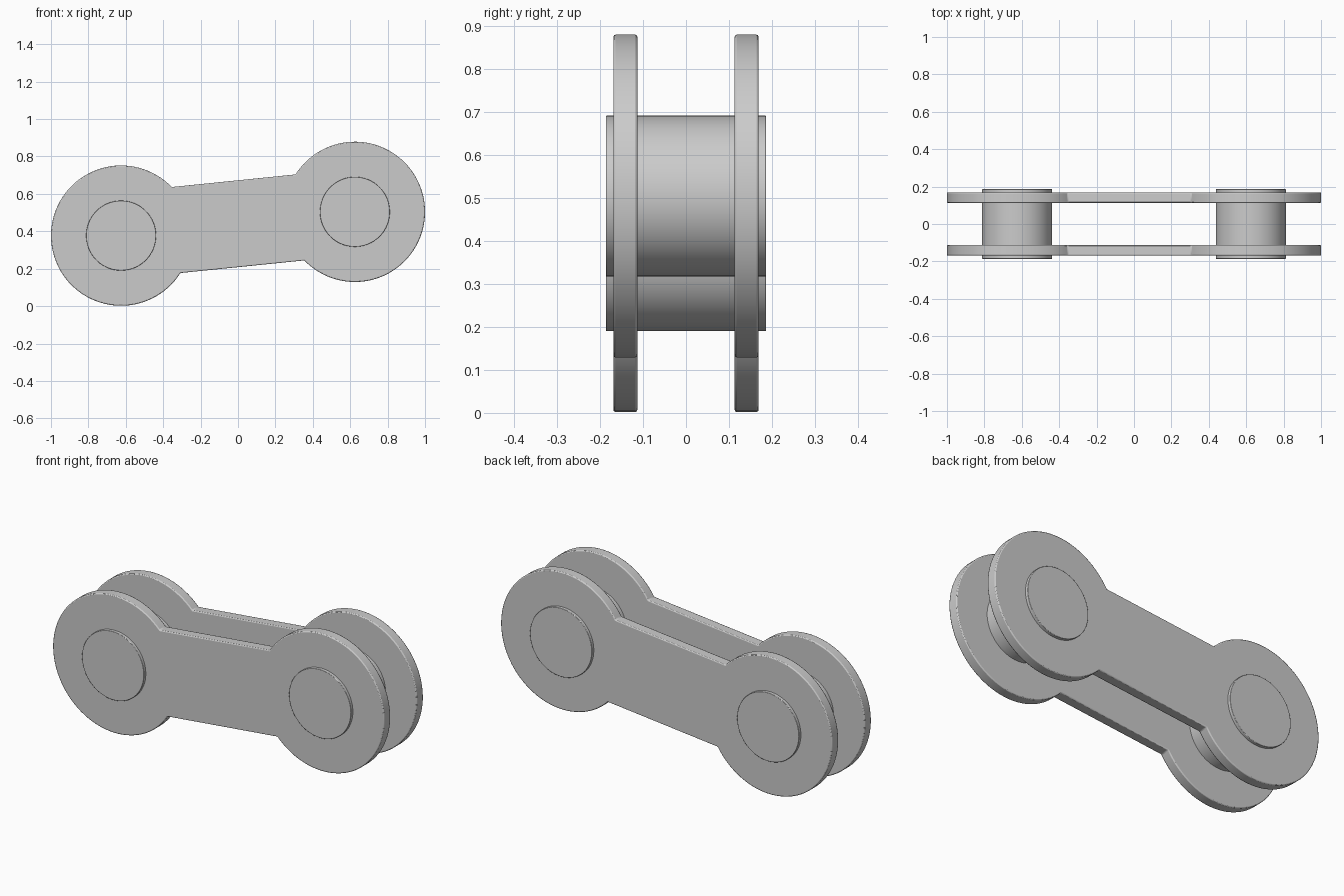
import bpy, bmesh
from math import sin, cos, asin, atan2, pi

if "Cube" in bpy.data.objects:
    bpy.data.objects.remove(bpy.data.objects["Cube"])

A, B = (-0.625, 0.377), (0.625, 0.504)    # pin centres (x, z)
R, HALF_BAR, PIN_R = 0.375, 0.231, 0.187
TILT = atan2(B[1] - A[1], B[0] - A[0])


def finish(bm, name, bevel):
    bmesh.ops.recalc_face_normals(bm, faces=bm.faces)
    me = bpy.data.meshes.new(name)
    bm.to_mesh(me)
    bm.free()
    ob = bpy.data.objects.new(name, me)
    bpy.context.collection.objects.link(ob)
    mod = ob.modifiers.new("edge", "BEVEL")
    mod.width, mod.segments, mod.limit_method = bevel, 2, "ANGLE"
    bpy.ops.object.select_all(action="DESELECT")
    ob.select_set(True)
    bpy.context.view_layer.objects.active = ob
    bpy.ops.object.shade_smooth_by_angle(angle=pi / 6)
    return ob


def prism(name, outline, y0, y1, bevel):
    bm = bmesh.new()
    face = bm.faces.new([bm.verts.new((x, y0, z)) for x, z in outline])
    new = bmesh.ops.extrude_face_region(bm, geom=[face])["geom"]
    bmesh.ops.translate(bm, vec=(0, y1 - y0, 0),
                        verts=[v for v in new if isinstance(v, bmesh.types.BMVert)])
    return finish(bm, name, bevel)


def arc(c, r, a0, a1, n):
    return [(c[0] + r * cos(a0 + (a1 - a0) * i / n),
             c[1] + r * sin(a0 + (a1 - a0) * i / n)) for i in range(n + 1)]


# Dumbbell-shaped side plates: two round ends joined by a straight bar
j = asin(HALF_BAR / R)
outline = (arc(A, R, TILT + j, TILT + 2 * pi - j, 72)
           + arc(B, R, TILT - pi + j, TILT + pi - j, 72))
prism("front_plate", outline, -0.169, -0.113, 0.005)
prism("back_plate", outline, 0.113, 0.169, 0.005)

# Pins through both plates
for name, c in (("left_pin", A), ("right_pin", B)):
    prism(name, arc(c, PIN_R, 0, 2 * pi, 64)[:-1], -0.186, 0.186, 0.002)
